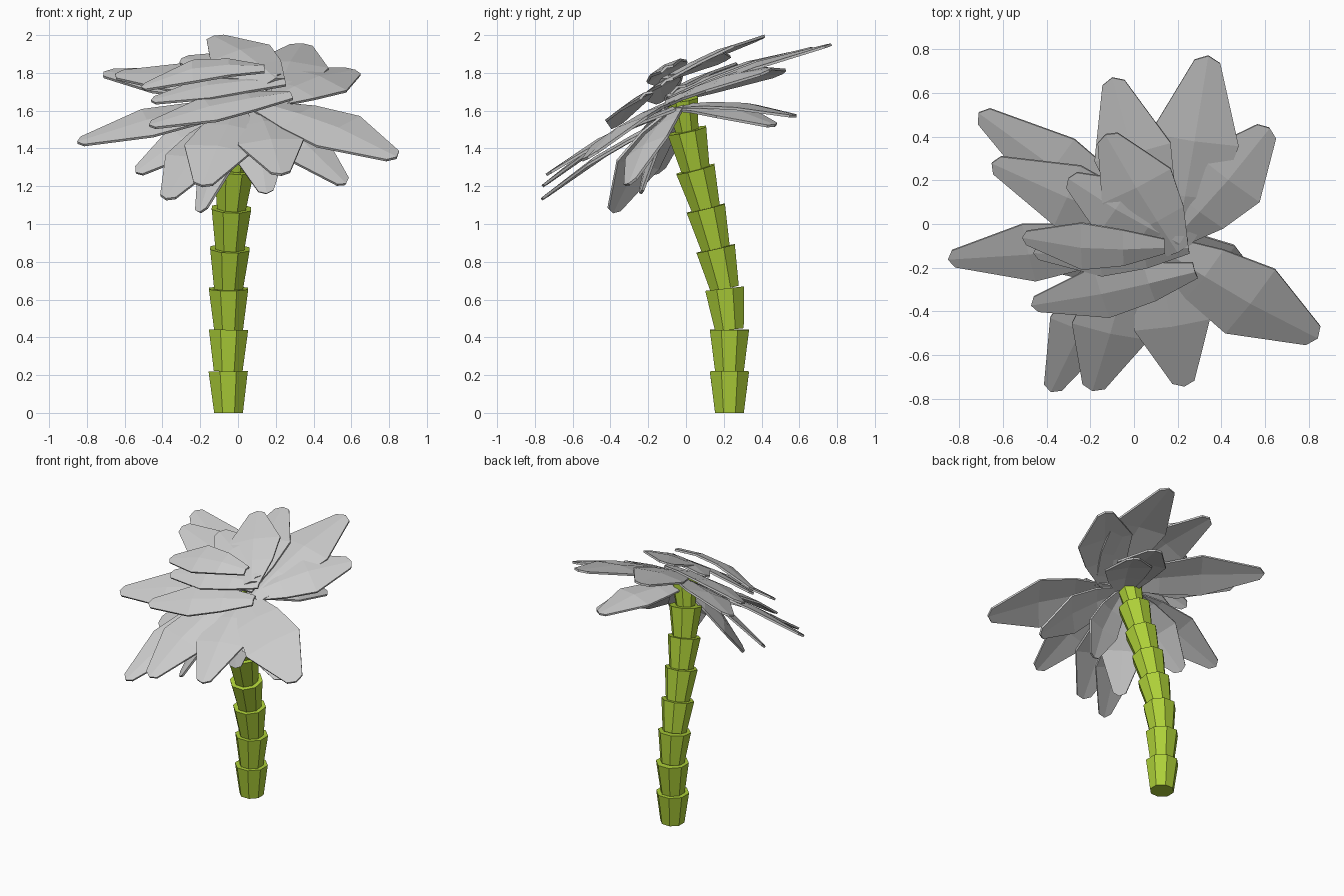
import bpy, bmesh, math
from mathutils import Vector, Matrix

if "Cube" in bpy.data.objects:
    bpy.data.objects.remove(bpy.data.objects["Cube"])

green = bpy.data.materials.new("trunk_green")
green.diffuse_color = (0.42, 0.63, 0.04, 1)
green.use_nodes = True
green.node_tree.nodes["Principled BSDF"].inputs["Base Color"].default_value = green.diffuse_color


def finish(bm, name, mat=None):
    bmesh.ops.recalc_face_normals(bm, faces=bm.faces)
    mesh = bpy.data.meshes.new(name)
    bm.to_mesh(mesh)
    bm.free()
    ob = bpy.data.objects.new(name, mesh)
    bpy.context.collection.objects.link(ob)
    if mat:
        mesh.materials.append(mat)
    return ob


# Trunk: stacked flaring octagonal segments along a leaning path
path = [Vector(p) for p in [
    (-.05, .23, 0), (-.052, .23, .22), (-.05, .23, .44), (-.05, .205, .658),
    (-.043, .157, .87), (-.035, .105, 1.083), (-.02, .05, 1.29),
    (.0, .005, 1.495), (.025, -.02, 1.66)]]
bm = bmesh.new()
k = 1 / math.cos(math.pi / 8)
for i, (a, b) in enumerate(zip(path, path[1:])):
    d = b - a
    r = k if i < 7 else .8 * k
    m = (Matrix.Translation((a + b) / 2)
         @ Vector((0, 0, 1)).rotation_difference(d).to_matrix().to_4x4()
         @ Matrix.Rotation(math.pi / 8, 4, 'Z'))
    bmesh.ops.create_cone(bm, cap_ends=True, segments=8, radius1=.076 * r,
                          radius2=.104 * r, depth=d.length, matrix=m)
finish(bm, "trunk", green)


# Leaf: folded blade, narrow root, widest past the middle, blunt tip
def leaf(name, base, tip, width, up, arch=.025):
    base, tip = Vector(base), Vector(tip)
    d = tip - base
    side = Vector(up).cross(d).normalized()
    n = d.cross(side).normalized()
    bm = bmesh.new()
    rows = []
    for t, w, lift in [(0, .3, 0), (.28, .76, .8), (.57, 1, 1), (.97, .29, .05)]:
        c = base + d * t + n * arch * lift
        s = side * width / 2 * w
        ridge = tip.copy() if t > .9 else c + n * .05 * width
        rows.append([bm.verts.new(p) for p in (c - s, ridge, c + s)])
    for r, q in zip(rows, rows[1:]):
        for j in (0, 1):
            bm.faces.new((r[j], r[j + 1], q[j + 1], q[j]))
    mod = finish(bm, name).modifiers.new("thickness", 'SOLIDIFY')
    mod.thickness = .014
    mod.offset = 0


tilt = (0, -.47, .88)      # crown leans forward with the trunk
flat = (0, -.1, 1)
hub = (.06, -.04, 1.61)

# Main crown
for i, (base, tip, w) in enumerate([
        ((.19, -.1, 1.63), (.34, .77, 1.95), .41),
        ((.17, -.07, 1.64), (.62, .44, 1.81), .38),
        ((.12, -.1, 1.62), (.84, -.52, 1.35), .40),
        ((.1, -.06, 1.6), (.23, -.74, 1.26), .35),
        ((0, -.1, 1.6), (-.19, -.76, 1.20), .36),
        ((-.06, -.06, 1.56), (-.38, -.765, 1.13), .3),
        ((.02, -.06, 1.62), (-.85, -.16, 1.43), .30),
        ((.1, -.03, 1.66), (-.71, .51, 1.80), .33),
        ((.16, -.04, 1.71), (-.65, .28, 1.79), .33),
        ((.12, -.1, 1.66), (-.10, .67, 1.93), .36)]):
    leaf(f"crown_leaf_{i + 1}", base, tip, w, tilt)

# Upper, shorter leaves
for i, (base, tip, w, up, arch) in enumerate([
        ((.2, -.12, 1.75), (-.13, .41, 1.99), .36, tilt, .015),
        ((.21, -.08, 1.77), (-.3, .21, 1.87), .32, tilt, .02),
        ((.14, -.1, 1.82), (-.51, -.06, 1.72), .24, tilt, .05),
        ((.28, -.21, 1.68), (-.47, -.37, 1.52), .27, tilt, .02),
        ((.25, -.1, 1.75), (-.46, -.13, 1.65), .24, tilt, .03)]):
    leaf(f"upper_leaf_{i + 1}", base, tip, w, up, arch)

# Lower drooping leaves
for i, (tip, w, up) in enumerate([
        ((.3, .585, 1.57), .34, flat),
        ((.4, .47, 1.52), .32, (.3, .2, 1)),
        ((.57, -.3, 1.21), .32, tilt),
        ((-.54, -.15, 1.27), .32, tilt),
        ((.15, -.24, 1.16), .28, tilt),
        ((-.2, -.39, 1.06), .30, (-.5, -.3, .8))]):
    leaf(f"lower_leaf_{i + 1}", hub, tip, w, up, .03)
